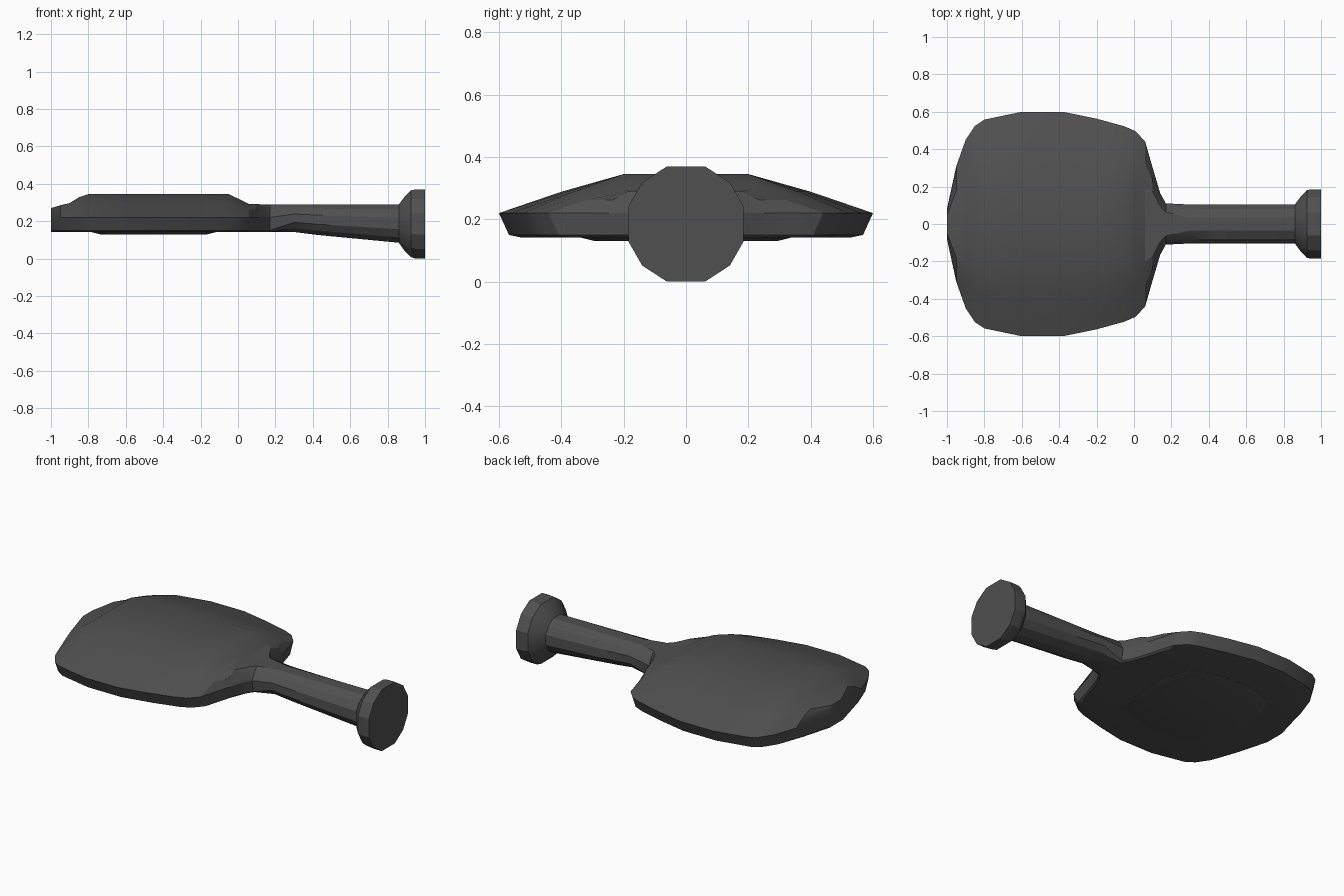
import bpy, bmesh

if "Cube" in bpy.data.objects:
    bpy.data.objects.remove(bpy.data.objects["Cube"])

grey = bpy.data.materials.new("dark_grey")
grey.diffuse_color = (0.08, 0.08, 0.08, 1)
grey.use_nodes = True
grey.node_tree.nodes["Principled BSDF"].inputs["Base Color"].default_value = grey.diffuse_color


def loft(name, rings):
    """Skin closed rings of equal length and cap both ends."""
    bm = bmesh.new()
    loops = [[bm.verts.new(p) for p in ring] for ring in rings]
    n = len(loops[0])
    for a, b in zip(loops, loops[1:]):
        for i in range(n):
            j = (i + 1) % n
            bm.faces.new((a[i], a[j], b[j], b[i]))
    bm.faces.new(loops[0])
    bm.faces.new(loops[-1][::-1])
    bmesh.ops.recalc_face_normals(bm, faces=bm.faces)
    me = bpy.data.meshes.new(name)
    bm.to_mesh(me)
    bm.free()
    ob = bpy.data.objects.new(name, me)
    bpy.context.collection.objects.link(ob)
    me.materials.append(grey)
    bpy.ops.object.select_all(action='DESELECT')
    ob.select_set(True)
    bpy.context.view_layer.objects.active = ob
    bpy.ops.object.shade_smooth_by_angle(angle=0.4)
    return ob


def mirrored(x, half):
    """Full ring at x from the +y half profile, top to bottom."""
    return [(x, y, z) for y, z in half] + [(x, -y, z) for y, z in reversed(half)]


def blade_ring(x, w, top):
    s = min(0.2, 0.58 * w)
    k = min(1, w / 0.3)
    return mirrored(x, [(s, top), ((s + w) / 2, 0.5 * top + 0.5 * 0.22 + 0.006), (w, 0.22),
                        (w - 0.032 * k, 0.15), (w - 0.07 * k, 0.142), (s, 0.142)])


def round_ring(x, r, top, bottom):
    mid, h = (top + bottom) / 2, (top - bottom) / 2
    prof = [(0.33, 1), (0.76, 0.72), (1, 0.3), (1, -0.3), (0.76, -0.72), (0.33, -1)]
    return mirrored(x, [(y * r, mid + z * h) for y, z in prof])


# blade and neck: x, half width, top height
blade = [(-1, 0.08, 0.27), (-0.95, 0.31, 0.285), (-0.9, 0.45, 0.297),
         (-0.85, 0.525, 0.328), (-0.8, 0.558, 0.345), (-0.6, 0.6, 0.345),
         (-0.38, 0.6, 0.345), (-0.2, 0.563, 0.345), (-0.05, 0.522, 0.345),
         (0.01, 0.495, 0.316), (0.06, 0.44, 0.292), (0.1, 0.3, 0.291),
         (0.14, 0.165, 0.29), (0.17, 0.11, 0.29)]
rings = [blade_ring(*b) for b in blade]

# handle and flared end knob: x, half width, top, bottom
handle = [(0.3, 0.104, 0.29, 0.142), (0.42, 0.104, 0.29, 0.127),
          (0.86, 0.104, 0.29, 0.085), (0.89, 0.145, 0.33, 0.042),
          (0.925, 0.182, 0.365, 0.008), (0.95, 0.185, 0.37, 0.0),
          (1.0, 0.185, 0.37, 0.0)]
rings += [round_ring(*h) for h in handle]
loft("blade_and_handle", rings)

# low bevelled pad on the underside
quarter = [(0.33, 0.0), (0.315, 0.16), (0.285, 0.26), (0.22, 0.3), (0.1, 0.335)]
outline = quarter + [(-x, y) for x, y in reversed(quarter)]
outline += [(x, -y) for x, y in reversed(outline[1:-2])]
outline = [p for i, p in enumerate(outline) if p not in outline[:i]]


def pad_ring(f, z):
    return [(-0.45 + x * f, y * f, z) for x, y in outline]


loft("underside_pad", [pad_ring(1, 0.155), pad_ring(1, 0.141), pad_ring(0.87, 0.13)])
